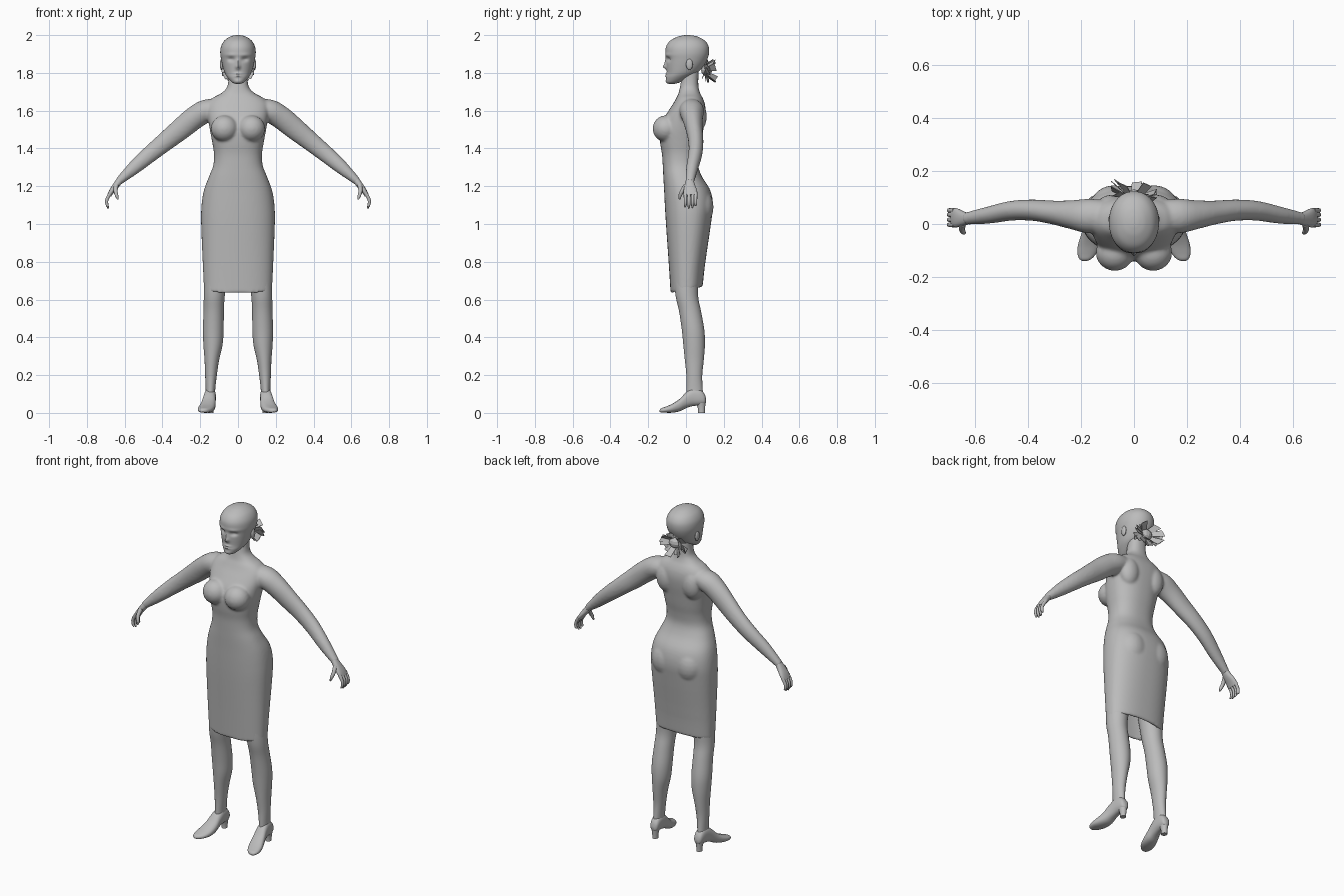
import bpy, bmesh, math, random
from mathutils import Vector, Matrix

grey = bpy.data.materials.new("plain grey")
grey.diffuse_color = (0.5, 0.5, 0.5, 1)


def spline(rows, steps):
    """Smooth interpolation through rows of numbers."""
    out = []
    for i in range(len(rows) - 1):
        a, b, c, d = (rows[max(i - 1, 0)], rows[i], rows[i + 1], rows[min(i + 2, len(rows) - 1)])
        for s in range(steps):
            t = s / steps
            out.append([0.5 * (2 * q + (r - p) * t + (2 * p - 5 * q + 4 * r - w) * t * t
                               + (3 * q - p - 3 * r + w) * t ** 3) for p, q, r, w in zip(a, b, c, d)])
    return out + [list(rows[-1])]


def loft(bm, rings, n=32, power=2.0):
    """Closed skin over rings of (centre, axis u, axis v)."""
    loops = []
    for c, u, v in rings:
        loop = []
        for k in range(n):
            a = 2 * math.pi * k / n
            ca, sa = math.cos(a), math.sin(a)
            e = 2 / power
            loop.append(bm.verts.new(Vector(c) + Vector(u) * math.copysign(abs(ca) ** e, ca)
                                     + Vector(v) * math.copysign(abs(sa) ** e, sa)))
        loops.append(loop)
    for p, q in zip(loops, loops[1:]):
        for k in range(n):
            bm.faces.new((p[k], p[(k + 1) % n], q[(k + 1) % n], q[k]))
    bm.faces.new(loops[0][::-1])
    bm.faces.new(loops[-1])
    return [v for l in loops for v in l]


def level(rows, x=0):
    """Horizontal rings from (z, half width, front y, back y)."""
    return [((x, (f + b) / 2, z), (w, 0, 0), (0, (b - f) / 2, 0)) for z, w, f, b in rows]


def tube(rows):
    """Rings along a path of (x, y, z, radius along y, radius across)."""
    out = []
    for i, r in enumerate(rows):
        t = (Vector(rows[min(i + 1, len(rows) - 1)][:3]) - Vector(rows[max(i - 1, 0)][:3])).normalized()
        u = Vector((0, 1, 0))
        u = (u - t * u.dot(t)).normalized()
        out.append((r[:3], u * r[3], t.cross(u) * r[4]))
    return out


def blob(bm, c, s, seg=24):
    m = Matrix.Translation(c) @ Matrix.Diagonal((*s, 1))
    bmesh.ops.create_uvsphere(bm, u_segments=seg, v_segments=seg // 2, radius=1, matrix=m)


def finish(name, bm, mirror=False, smooth=True):
    bmesh.ops.recalc_face_normals(bm, faces=bm.faces)
    me = bpy.data.meshes.new(name)
    bm.to_mesh(me)
    bm.free()
    ob = bpy.data.objects.new(name, me)
    bpy.context.collection.objects.link(ob)
    me.materials.append(grey)
    if smooth:
        bpy.ops.object.select_all(action='DESELECT')
        ob.select_set(True)
        bpy.context.view_layer.objects.active = ob
        bpy.ops.object.shade_smooth_by_angle(angle=math.radians(50))
    if mirror:
        ob.modifiers.new("mirror", 'MIRROR')
    return ob


# Torso and dress: inner skirt wall, hem, then outer shape up to the neck
outer = [(0.635, .18, -.082, .088), (0.66, .181, -.083, .09), (0.8, .187, -.092, .103),
         (1.0, .195, -.106, .132), (1.1, .193, -.112, .143), (1.18, .18, -.116, .128),
         (1.25, .154, -.12, .085), (1.31, .131, -.123, .064), (1.37, .127, -.127, .068),
         (1.43, .136, -.137, .08), (1.49, .147, -.14, .09), (1.55, .157, -.122, .1),
         (1.60, .165, -.092, .104), (1.64, .16, -.066, .099), (1.67, .13, -.05, .087),
         (1.69, .092, -.04, .076), (1.72, .06, -.033, .067), (1.76, .051, -.026, .065),
         (1.81, .05, -.02, .068)]
inner = [(z, w - .016, f + .016, b - .016) for z, w, f, b in
         ((.85, .189, -.095, .11), (.75, .185, -.088, .098), (.635, .18, -.082, .088))]
bm = bmesh.new()
for v in loft(bm, level(inner + spline(outer, 4)), 64, 2.35):
    if v.co.z < .8:                                   # hem rises toward the back
        v.co.z += (v.co.y + .08) * .19 * (.8 - v.co.z) / .165
for s in (-1, 1):
    # Bust, seat and shoulder blades
    blob(bm, (s * .072, -.108, 1.505), (.072, .069, .07))
    blob(bm, (s * .075, .075, 1.09), (.085, .071, .1))
    blob(bm, (s * .085, .06, 1.57), (.06, .05, .085))
    # Arm
    arm = [(.08, .03, 1.615, .055, .045), (.165, .03, 1.6, .065, .06), (.23, .035, 1.562, .055, .061),
           (.30, .043, 1.505, .045, .058), (.38, .052, 1.44, .04, .051), (.46, .05, 1.375, .037, .045),
           (.55, .033, 1.298, .032, .036), (.635, .02, 1.222, .023, .02)]
    loft(bm, tube([(s * r[0], *r[1:]) for r in spline(arm, 4)]))
body = finish("body_and_dress", bm)
m = body.modifiers.new("blend", 'REMESH')
m.mode, m.voxel_size, m.use_smooth_shade = 'VOXEL', .007, True
m = body.modifiers.new("soften", 'SMOOTH')
m.factor, m.iterations = .5, 8

# Head with sculpted face
head = [(1.742, .012, -.092, -.06), (1.75, .032, -.102, -.03), (1.775, .055, -.105, .02),
        (1.80, .07, -.101, .06), (1.835, .081, -.103, .092), (1.87, .089, -.105, .112),
        (1.905, .094, -.109, .122), (1.94, .09, -.105, .12), (1.97, .073, -.084, .101),
        (1.99, .046, -.048, .066), (1.998, .022, -.018, .035), (2.0, .004, 0, .01)]
# x, z, size x, size z, push along y
face = [(0, 1.832, .011, .013, -.017), (0, 1.855, .009, .02, -.008), (.036, 1.872, .017, .011, .013),
        (-.036, 1.872, .017, .011, .013), (0, 1.795, .02, .005, -.008), (0, 1.783, .017, .005, -.007),
        (0, 1.755, .02, .01, -.004), (.04, 1.895, .03, .008, -.004), (-.04, 1.895, .03, .008, -.004)]
bm = bmesh.new()
for v in loft(bm, level(spline(head, 6)), 72, 2.1):
    if v.co.y < 0:
        x, z = v.co.x, v.co.z
        for cx, cz, sx, sz, d in face:
            v.co.y += d * math.exp(-((x - cx) / sx) ** 2 - ((z - cz) / sz) ** 2)
finish("head", bm)

# Ears
bm = bmesh.new()
blob(bm, (.087, .018, 1.845), (.009, .018, .03), 16)
finish("ears", bm, True)

# Tied hair: thin plates fanning out behind the head
random.seed(4)
bm = bmesh.new()
blob(bm, (0, .105, 1.815), (.035, .025, .03), 12)
for k in range(16):
    a = 2 * math.pi * k / 16 + random.uniform(-.15, .15)
    d = Vector((math.cos(a), 0, math.sin(a)))
    side = Vector((-d.z, random.uniform(-.6, .6), d.x)) * .014
    root = Vector((0, .1, 1.815)) + d * .02
    tip = Vector((d.x * .085, random.uniform(.09, .165), 1.81 + d.z * .06))
    q = [bm.verts.new(p) for p in (root - side, root + side, tip + side * 1.5, tip - side * 1.3)]
    bm.faces.new(q)
hair = finish("hair_bun", bm, smooth=False)
hair.modifiers.new("thickness", 'SOLIDIFY').thickness = .003

# Hands
bm = bmesh.new()
palm = [(.625, .02, 1.232, .021, .018), (.645, .02, 1.205, .028, .017), (.668, .023, 1.175, .036, .014),
        (.682, .025, 1.15, .035, .011)]
loft(bm, tube(spline(palm, 3)), 20, 2.3)
for i, y in enumerate((-.003, .016, .035, .051)):
    drop = (.0, -.008, -.005, .008)[i]
    loft(bm, tube(spline([(.675, y, 1.165, .01, .01), (.694, y, 1.13, .0085, .009),
                          (.694, y, 1.105, .008, .008), (.686, y - .002, 1.09 + drop, .004, .004)], 3)), 10)
loft(bm, tube(spline([(.645, .0, 1.205, .013, .013), (.648, -.02, 1.175, .011, .011),
                      (.642, -.031, 1.15, .009, .009), (.636, -.034, 1.13, .004, .004)], 3)), 10)
finish("hands", bm, True)

# Legs: (z, inner x, outer x, front y, back y)
leg = [(.86, .03, .165, -.075, .075), (.72, .055, .178, -.065, .068), (.62, .07, .181, -.055, .064),
       (.54, .075, .182, -.037, .079), (.44, .076, .186, -.022, .097), (.36, .082, .183, -.014, .1),
       (.28, .1, .177, -.006, .094), (.2, .112, .174, .002, .086), (.13, .12, .171, .003, .088),
       (.08, .122, .171, .002, .092)]
bm = bmesh.new()
loft(bm, [(((a + b) / 2, (f + k) / 2, z), ((b - a) / 2, 0, 0), (0, (k - f) / 2, 0))
          for z, a, b, f, k in spline(leg, 4)])
finish("legs", bm, True)

# Shoes: (y, centre x, half width, bottom z, top z), plus a heel
shoe = [(.106, .145, .008, .055, .075), (.098, .145, .022, .046, .1), (.075, .146, .028, .04, .125),
        (.035, .148, .031, .036, .13), (0, .152, .034, .025, .108), (-.035, .158, .039, .008, .073),
        (-.075, .168, .042, .001, .047), (-.11, .177, .036, .001, .032), (-.132, .183, .022, .002, .024),
        (-.14, .185, .006, .006, .015)]
bm = bmesh.new()
loft(bm, [((x, y, (a + b) / 2), (w, 0, 0), (0, 0, (b - a) / 2)) for y, x, w, a, b in spline(shoe, 4)], 28, 2.4)
loft(bm, level([(0, .016, .064, .1), (.02, .016, .064, .1), (.045, .02, .056, .103), (.07, .024, .05, .104)], .146), 20)
finish("shoes", bm, True)
